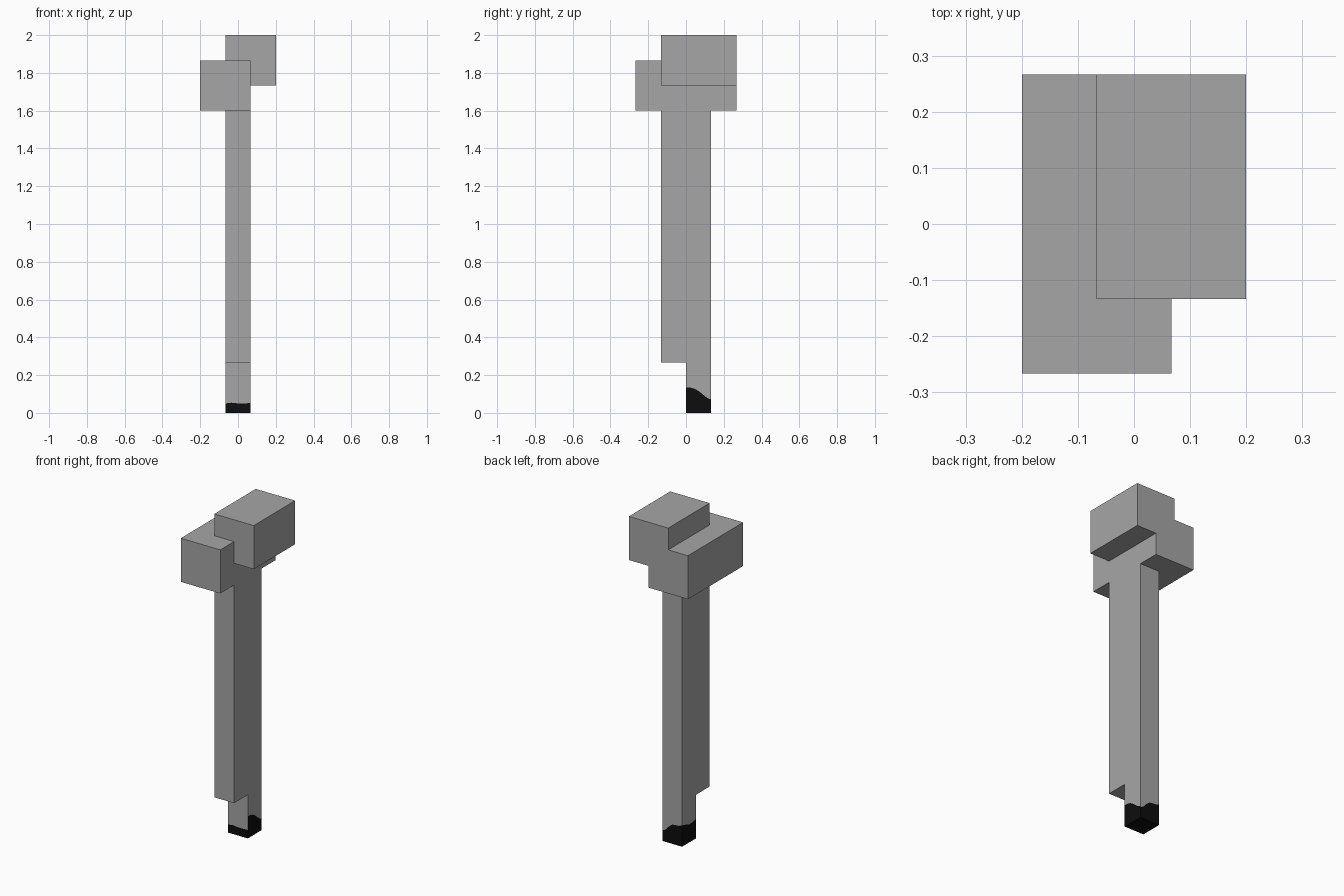
import bpy, bmesh
from mathutils import Vector

if "Cube" in bpy.data.objects:
    bpy.data.objects.remove(bpy.data.objects["Cube"])

U = 2 / 15  # one block unit


def material(name, value):
    m = bpy.data.materials.new(name)
    m.use_nodes = True
    colour = (value, value, value, 1)
    m.diffuse_color = colour
    m.node_tree.nodes["Principled BSDF"].inputs["Base Color"].default_value = colour
    return m


grey = material("mid grey", 0.38)
black = material("soft black", 0.004)


def finish(name, bm, mats):
    mesh = bpy.data.meshes.new(name)
    bm.to_mesh(mesh)
    bm.free()
    for m in mats:
        mesh.materials.append(m)
    obj = bpy.data.objects.new(name, mesh)
    bpy.context.collection.objects.link(obj)
    return obj


def extrude_profile(name, profile, y0, y1):
    """Extrude an x-z outline along y, all measured in block units."""
    bm = bmesh.new()
    face = bm.faces.new([bm.verts.new((x * U, y0 * U, z * U)) for x, z in profile])
    new = bmesh.ops.extrude_face_region(bm, geom=[face])["geom"]
    verts = [v for v in new if isinstance(v, bmesh.types.BMVert)]
    bmesh.ops.translate(bm, verts=verts, vec=(0, (y1 - y0) * U, 0))
    bmesh.ops.recalc_face_normals(bm, faces=bm.faces)
    return finish(name, bm, [grey])


def rect(x0, x1, z0, z1):
    return [(x0, z0), (x1, z0), (x1, z1), (x0, z1)]


# Head blocks and shaft
extrude_profile("lower_head", rect(-1.5, 0.5, 12, 14), -2, 2)
extrude_profile("upper_head",
                [(-0.5, 14), (0.5, 14), (0.5, 13), (1.5, 13), (1.5, 15), (-0.5, 15)], -1, 2)
extrude_profile("shaft", rect(-0.5, 0.5, 2, 12), -1, 1)

# Foot: each wall is split along a wavy line into a dark tip and a grey upper part
corners = [Vector((x * U, y * U, 0)) for x, y in ((-0.5, 0), (0.5, 0), (0.5, 1), (-0.5, 1))]
tip_lines = [
    [0.05, 0.054, 0.05, 0.05, 0.052],                     # front
    [0.135, 0.134, 0.128, 0.116, 0.098, 0.08, 0.07],      # left
    [0.065, 0.075, 0.1, 0.118, 0.12, 0.122, 0.13],        # back
    [0.13, 0.122, 0.11, 0.112, 0.118],                    # right
]
bm = bmesh.new()
for i, line in enumerate(tip_lines):
    a, b = corners[i], corners[(i + 1) % 4]
    steps = len(line) - 1
    columns = []
    for k, h in enumerate(line):
        p = a.lerp(b, k / steps)
        columns.append([bm.verts.new((p.x, p.y, z)) for z in (0, h, 2 * U)])
    for c, d in zip(columns, columns[1:]):
        for level, mat in ((0, 1), (1, 0)):
            f = bm.faces.new((c[level], d[level], d[level + 1], c[level + 1]))
            f.material_index = mat
sole = bm.faces.new([bm.verts.new(p) for p in reversed(corners)])
sole.material_index = 1
bmesh.ops.remove_doubles(bm, verts=bm.verts, dist=0.0001)
finish("foot", bm, [grey, black])
